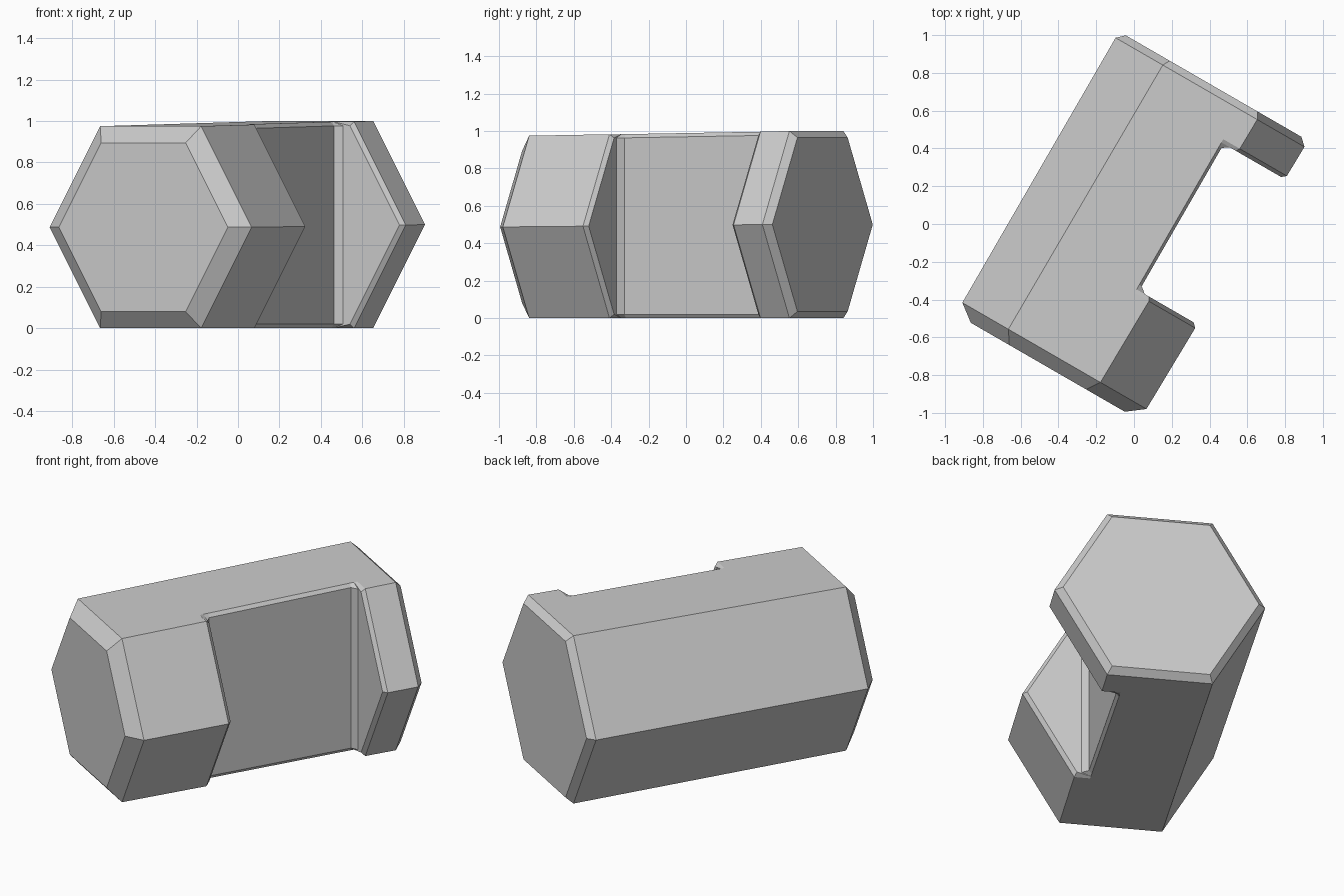
import bpy, bmesh, math
from mathutils import Matrix

cube = bpy.data.objects.get("Cube")
if cube:
    bpy.data.objects.remove(cube)

SEAM, FLOOR, LIP = 0.185, 0.2, 0.02   # notch lip seam, notch floor, small bevel


def grow(v):
    """Taper along the bar: 0 at the front rim, 1 at the back rim."""
    return min(max((v + 0.81) / 1.62, 0), 1)


def section(v, end_inset=0, right_inset=0, right_u=None):
    """Eight-point ring: three left hexagon corners, then the right side with seams."""
    t = grow(v)
    height, centre = 0.975 + 0.025 * t, -0.016 + 0.016 * t
    mid, apothem = height / 2, height / 2 - end_inset
    radius = apothem / math.cos(math.pi / 6)
    inner = apothem - right_inset
    r_right = inner / math.cos(math.pi / 6)
    if right_u is None:
        right = [(centre + r_right / 2, mid + inner), (centre + r_right, mid),
                 (centre + r_right / 2, mid - inner)]
    else:
        right = [(right_u, mid + inner), (right_u, mid), (right_u, mid - inner)]
    points = [(centre - radius / 2, mid - apothem), (centre - radius, mid),
              (centre - radius / 2, mid + apothem), (SEAM, mid + apothem)]
    points += right + [(SEAM, mid - apothem)]
    return [(u, v, z) for u, z in points]


# Hexagonal bar with bevelled ends and a flat notch on one side
rings = [
    section(-0.885, end_inset=0.08),
    section(-0.815),
    section(-0.315),
    section(-0.293, right_inset=LIP),
    section(-0.293, right_inset=LIP, right_u=0.235),
    section(-0.265, right_inset=LIP, right_u=FLOOR),
    section(0.58, right_inset=LIP, right_u=FLOOR),
    section(0.605, right_inset=LIP, right_u=0.235),
    section(0.605, right_inset=LIP),
    section(0.625),
    section(0.805),
    section(0.843, end_inset=0.035),
]

bm = bmesh.new()
loops = [[bm.verts.new(p) for p in ring] for ring in rings]
for a, b in zip(loops, loops[1:]):
    for i in range(len(a)):
        j = (i + 1) % len(a)
        bm.faces.new((a[i], a[j], b[j], b[i]))
bm.faces.new(loops[0])
bm.faces.new(loops[-1])
bmesh.ops.remove_doubles(bm, verts=bm.verts, dist=0.0005)
bmesh.ops.recalc_face_normals(bm, faces=bm.faces)
bm.transform(Matrix.Rotation(math.radians(-30), 4, 'Z'))

mesh = bpy.data.meshes.new("notched_hexagonal_bar")
bm.to_mesh(mesh)
bm.free()

# Plain grey finish
grey = bpy.data.materials.new("plain_grey")
grey.use_nodes = True
grey.diffuse_color = (0.6, 0.6, 0.6, 1)
grey.node_tree.nodes["Principled BSDF"].inputs["Base Color"].default_value = (0.6, 0.6, 0.6, 1)
mesh.materials.append(grey)

bar = bpy.data.objects.new("notched_hexagonal_bar", mesh)
bpy.context.collection.objects.link(bar)
